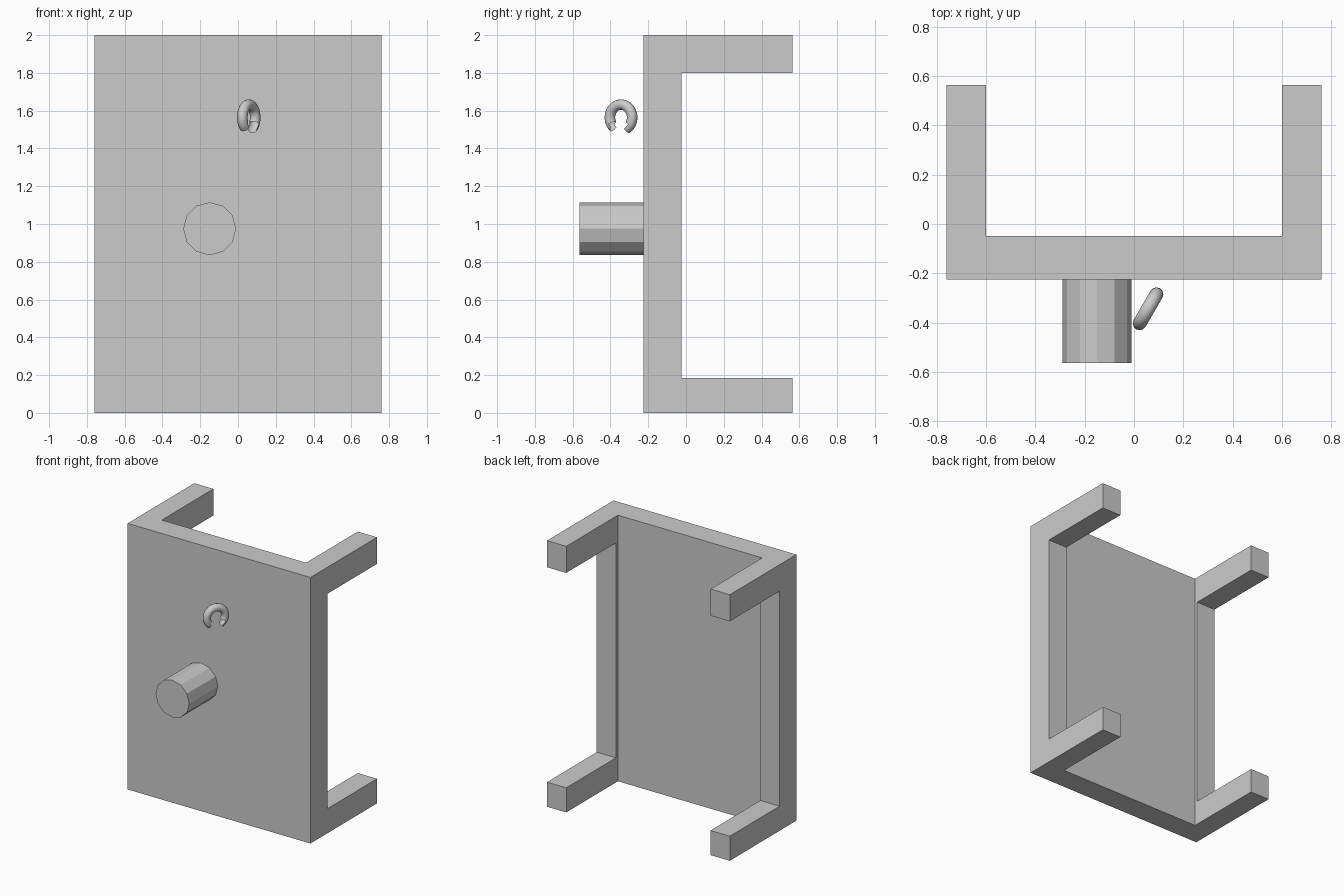
import bpy, bmesh
from math import sin, cos, pi, radians
from mathutils import Matrix, Vector

if "Cube" in bpy.data.objects:
    bpy.data.objects.remove(bpy.data.objects["Cube"])


def make_object(name, bm):
    bmesh.ops.recalc_face_normals(bm, faces=bm.faces)
    mesh = bpy.data.meshes.new(name)
    bm.to_mesh(mesh)
    bm.free()
    obj = bpy.data.objects.new(name, mesh)
    bpy.context.collection.objects.link(obj)
    return obj


def prism(name, points, direction):
    """Extrude a closed outline along a direction."""
    bm = bmesh.new()
    face = bm.faces.new([bm.verts.new(p) for p in points])
    ext = bmesh.ops.extrude_face_region(bm, geom=[face], use_keep_orig=True)
    moved = [g for g in ext["geom"] if isinstance(g, bmesh.types.BMVert)]
    bmesh.ops.translate(bm, verts=moved, vec=direction)
    return make_object(name, bm)


# Front panel with two side walls: U-shaped plan
half = [(0.76, -0.225), (0.76, 0.565), (0.6, 0.565), (0.6, -0.048)]
plan = half + [(-x, y) for x, y in reversed(half)]
panel = prism("panel_with_arms", [(x, y, 0) for x, y in plan], (0, 0, 2))

# Window cut through both side walls leaves a post and two arms on each side
window = [(-1, -0.025, 0.185), (-1, 1, 0.185), (-1, 1, 1.8), (-1, -0.025, 1.8)]
cutter = prism("side_window_cutter", window, (2, 0, 0))
cutter.hide_render = True
cutter.hide_viewport = True
cutter.display_type = 'WIRE'
cut = panel.modifiers.new("side_windows", 'BOOLEAN')
cut.operation = 'DIFFERENCE'
cut.solver = 'EXACT'
cut.object = cutter

# Twelve-sided knob on the front
ring = [(-0.15 + 0.14 * sin(i * pi / 6), -0.565, 0.975 + 0.14 * cos(i * pi / 6))
        for i in range(12)]
prism("knob", ring, (0, 0.34, 0))

# Small open hook: a tube arc whose inner half stops short of the ends
R, r, sides = 0.068, 0.028, 12
center = Vector((0.057, -0.344, 1.564))
along = Vector((cos(radians(60)), sin(radians(60)), 0))
across = Vector((-along.y, along.x, 0))
up = Vector((0, 0, 1))
angles = list(range(-60, 231, 10))
bm = bmesh.new()
rings = []
for a in angles:
    out = along * cos(radians(a)) + up * sin(radians(a))
    rings.append([bm.verts.new(center + out * (R + r * cos(2 * pi * k / sides))
                               + across * r * sin(2 * pi * k / sides))
                  for k in range(sides)])
for i in range(len(rings) - 1):
    near_end = angles[i] < -30 or angles[i] >= 210
    for k in range(sides):
        inner = cos(2 * pi * (k + 0.5) / sides) < 0
        if near_end and inner:
            continue
        n = (k + 1) % sides
        bm.faces.new((rings[i][k], rings[i][n], rings[i + 1][n], rings[i + 1][k]))
loose = [v for v in bm.verts if not v.link_faces]
bmesh.ops.delete(bm, geom=loose, context='VERTS')
for f in bm.faces:
    f.smooth = True
make_object("hook", bm)
